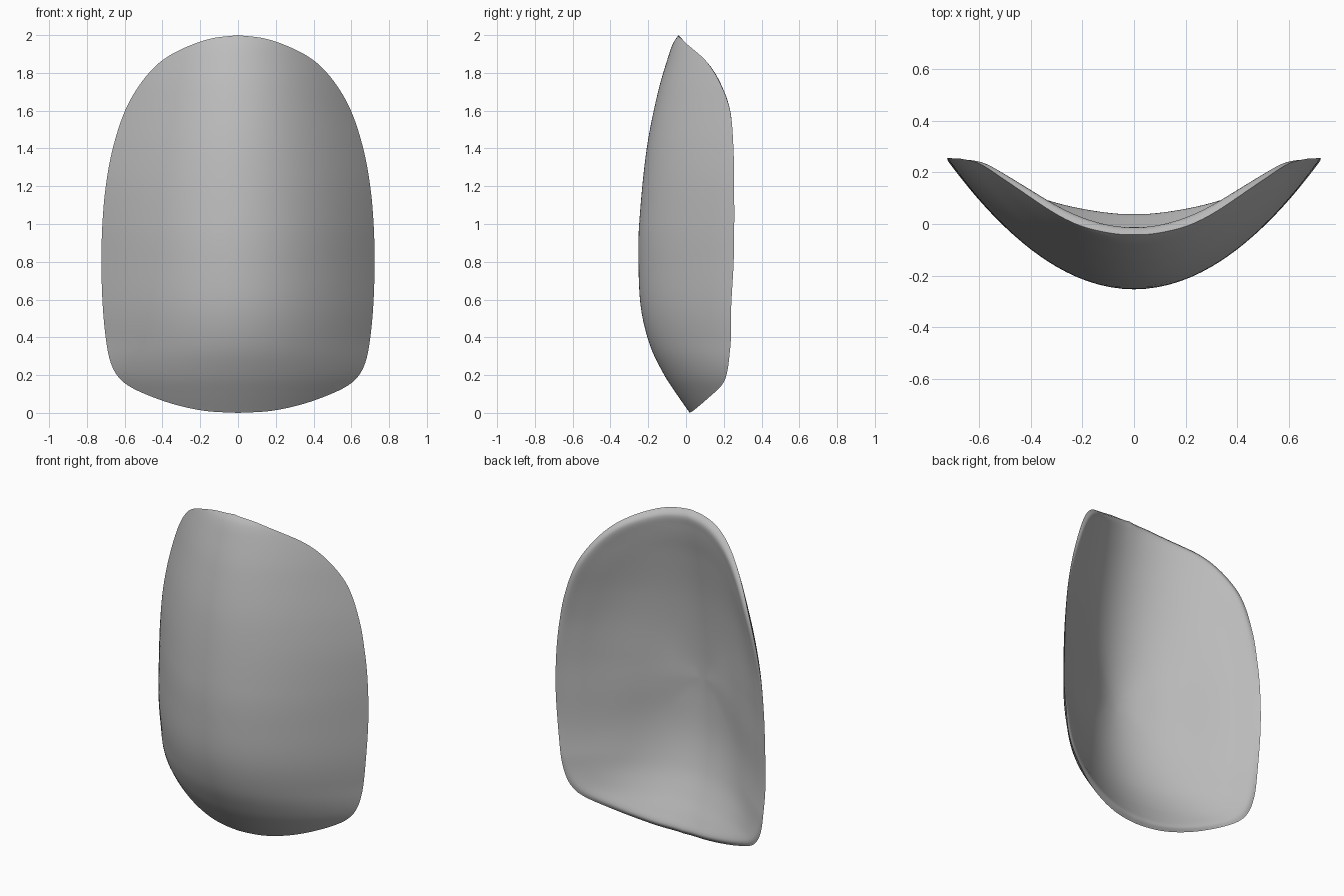
import bpy, bmesh, math

cube = bpy.data.objects.get("Cube")
if cube:
    bpy.data.objects.remove(cube, do_unlink=True)


def smooth_lookup(table, v):
    """Smooth curve through (position, value) pairs."""
    n = len(table)

    def slope(i):
        a, b = table[max(i - 1, 0)], table[min(i + 1, n - 1)]
        return (b[1] - a[1]) / (b[0] - a[0])

    v = min(max(v, table[0][0]), table[-1][0])
    i = next(j for j in range(n - 1) if v <= table[j + 1][0])
    (p, a), (q, b) = table[i], table[i + 1]
    h = q - p
    t = (v - p) / h
    return ((2*t**3 - 3*t**2 + 1) * a + (t**3 - 2*t**2 + t) * h * slope(i)
            + (3*t**2 - 2*t**3) * b + (t**3 - t**2) * h * slope(i + 1))


# Outline of the right half, (x, z), from bottom centre to top centre
OUTLINE = [(0, 0), (.17, .01), (.33, .043), (.48, .095), (.59, .15), (.645, .205),
           (.68, .285), (.703, .42), (.718, .6), (.723, .8), (.718, 1), (.7, 1.2),
           (.663, 1.4), (.598, 1.6), (.515, 1.745), (.415, 1.855), (.3, 1.925),
           (.15, 1.98), (0, 2)]
# Front skin: depth of the centre line, and sideways curvature, by height
CENTRE = [(0, .02), (.1, -.05), (.2, -.115), (.35, -.188), (.55, -.238), (.8, -.252),
          (1, -.248), (1.4, -.208), (1.7, -.148), (1.88, -.096), (1.96, -.067), (2, -.04)]
CURVE = [(0, .8), (.2, .8), (.4, .9), (.8, .965), (1.2, .99), (1.4, 1.045),
         (1.6, 1.13), (1.75, 1.2), (1.87, 1.27), (2, 1.4)]
# Thickness from hub to rim: sideways it tapers to an edge, up and down it ends in a lip
SIDE_THICK = [(0, .09), (.1, .094), (.28, .113), (.55, .12), (.83, .064), (1, 0)]
LIP_THICK = [(0, .09), (.1, .09), (.5, .095), (.8, .085), (.92, .068), (.97, .05), (1, 0)]
MIDDLE, STEPS, RINGS = .9, 5, 30


def sample_outline():
    lengths = [0]
    for a, b in zip(OUTLINE, OUTLINE[1:]):
        lengths.append(lengths[-1] + math.dist(a, b))
    xs = [(l, p[0]) for l, p in zip(lengths, OUTLINE)]
    zs = [(l, p[1]) for l, p in zip(lengths, OUTLINE)]
    count = STEPS * len(OUTLINE)
    half = [(smooth_lookup(xs, lengths[-1] * i / count),
             smooth_lookup(zs, lengths[-1] * i / count)) for i in range(count + 1)]
    return half + [(-x, z) for x, z in half[-2:0:-1]]


def skin_point(x, z, s, back):
    """Point on the front or back skin, s running from 0 at the hub to 1 at the rim."""
    dx, dz = x, z - MIDDLE
    x, z = dx * s, MIDDLE + dz * s
    y = smooth_lookup(CENTRE, z) + smooth_lookup(CURVE, z) * x * x
    if back:
        upright = dz * dz / (dx * dx + dz * dz)
        lip = smooth_lookup(LIP_THICK, s) * (1 if dz > 0 else .75 + .25 * (1 - s))
        y += upright * lip + (1 - upright) * smooth_lookup(SIDE_THICK, s)
    return x, y, z


# Curved shell: front and back skins that meet at the rim
bm = bmesh.new()
rim = sample_outline()
count = len(rim)


def make_ring(s, back):
    return [bm.verts.new(skin_point(x, z, s, back)) for x, z in rim]


shared_rim = make_ring(1, False)
for back in (False, True):
    outer = shared_rim
    for k in range(1, RINGS):
        inner = make_ring(1 - (k / RINGS) ** 2, back)
        for i in range(count):
            j = (i + 1) % count
            bm.faces.new([outer[i], outer[j], inner[j], inner[i]])
        outer = inner
    hub = bm.verts.new(skin_point(*rim[0], 0, back))
    for i in range(count):
        bm.faces.new([outer[i], outer[(i + 1) % count], hub])
bmesh.ops.recalc_face_normals(bm, faces=bm.faces)

mesh = bpy.data.meshes.new("curved_shell")
bm.to_mesh(mesh)
bm.free()
shell = bpy.data.objects.new("curved_shell", mesh)
bpy.context.collection.objects.link(shell)

# Plain grey finish
grey = bpy.data.materials.new("plain_grey")
grey.use_nodes = True
grey.diffuse_color = (.51, .51, .51, 1)
grey.node_tree.nodes["Principled BSDF"].inputs["Base Color"].default_value = (.51, .51, .51, 1)
mesh.materials.append(grey)

bpy.ops.object.select_all(action="DESELECT")
shell.select_set(True)
bpy.context.view_layer.objects.active = shell
bpy.ops.object.shade_smooth_by_angle(angle=math.radians(75))
